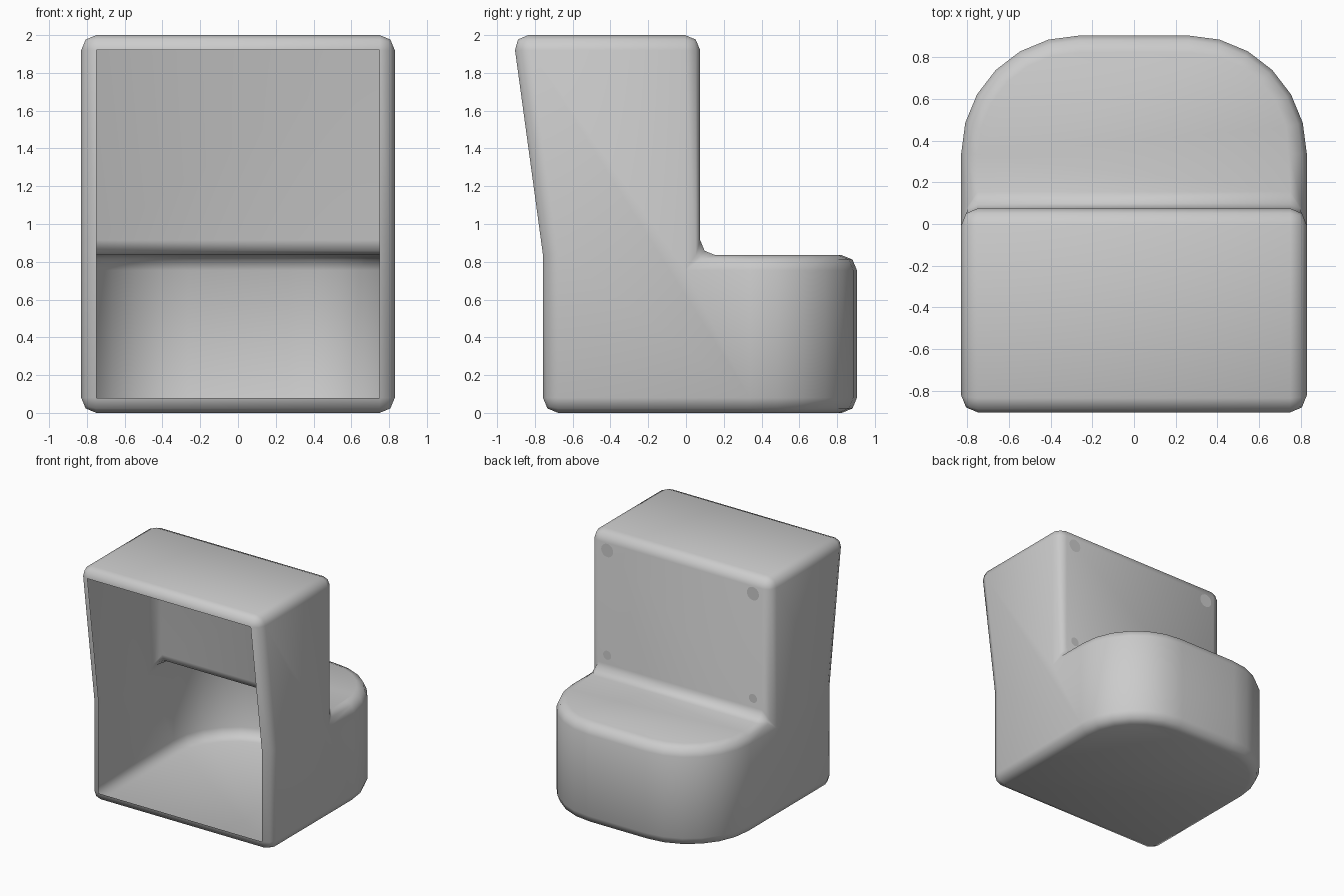
import bpy, bmesh, math
from mathutils import Matrix

if "Cube" in bpy.data.objects:
    bpy.data.objects.remove(bpy.data.objects["Cube"])

W, STEP_Z, TOP_Z = 0.83, 0.835, 2.0
FRONT_LOW, FRONT_TOP, BACK = -0.757, -0.916, 0.075
R, CX, CY = 0.565, 0.265, 0.34          # rounded rear corners of the step


def add_object(name, bm, smooth=True):
    mesh = bpy.data.meshes.new(name)
    for f in bm.faces:
        f.smooth = smooth
    bm.to_mesh(mesh)
    bm.free()
    obj = bpy.data.objects.new(name, mesh)
    bpy.context.collection.objects.link(obj)
    return obj


# Shell: stepped block, rounded at the rear, open at the front
bm = bmesh.new()
right = [(CX + R * math.cos(math.radians(15 * i)),
          CY + R * math.sin(math.radians(15 * i))) for i in range(7)]
arc = right + [(-x, y) for x, y in reversed(right)]
low = [bm.verts.new((x, y, 0)) for x, y in arc]
high = [bm.verts.new((x, y, STEP_Z)) for x, y in arc]


def pair(y, z):
    return [bm.verts.new((s * W, y, z)) for s in (1, -1)]


foot = pair(FRONT_LOW, 0)
bend = pair(FRONT_LOW, STEP_Z)
top_front = pair(FRONT_TOP, TOP_Z)
top_back = pair(BACK, TOP_Z)
inner = pair(BACK, STEP_Z)

for i in range(len(arc) - 1):                       # rounded rear wall
    bm.faces.new((low[i], low[i + 1], high[i + 1], high[i]))
bm.faces.new([foot[1], foot[0]] + low)              # bottom
bm.faces.new([inner[1], inner[0]] + high)           # step top
for a, b in ((foot, bend), (bend, top_front), (top_front, top_back), (top_back, inner)):
    bm.faces.new((a[0], a[1], b[1], b[0]))
for k, end in ((0, 0), (1, -1)):                    # L-shaped sides
    bm.faces.new((foot[k], low[end], high[end], inner[k],
                  top_back[k], top_front[k], bend[k]))
bmesh.ops.recalc_face_normals(bm, faces=bm.faces)

sharp = [e for e in bm.edges if e.calc_face_angle() > math.radians(30)]
bmesh.ops.bevel(bm, geom=sharp, offset=0.08, offset_type='OFFSET', segments=2,
                profile=0.5, affect='EDGES', clamp_overlap=False)

# Remove the front panel, leaving the rounded rim
panel = [f for f in bm.faces
         if all(abs(v.co.x) < 0.77 and v.co.y < -0.7 for v in f.verts)
         and f.normal.y < -0.9 and f.calc_area() > 0.3]
bmesh.ops.delete(bm, geom=panel, context='FACES')
add_object("shell", bm)

# Four small flat discs on the upper rear face
for z, r, level in ((1.86, 0.055, "upper"), (0.99, 0.037, "lower")):
    for s, side in ((-1, "left"), (1, "right")):
        bm = bmesh.new()
        bmesh.ops.create_circle(
            bm, cap_ends=True, segments=24, radius=r,
            matrix=Matrix.Translation((s * 0.67, BACK + 0.003, z))
            @ Matrix.Rotation(-math.pi / 2, 4, 'X'))
        add_object(f"{level}_{side}_disc", bm, False)
